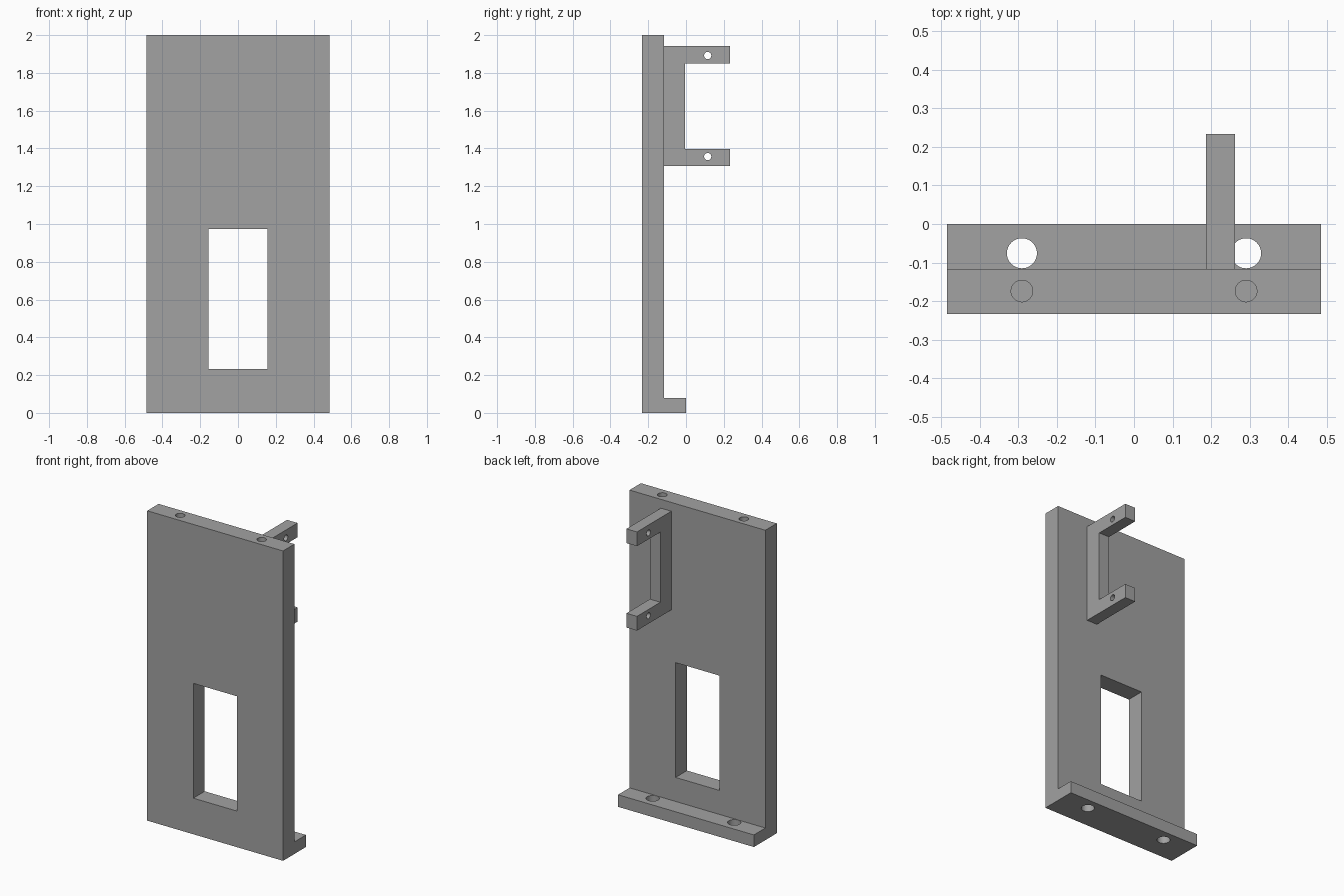
import bpy, bmesh, math

if "Cube" in bpy.data.objects:
    bpy.data.objects.remove(bpy.data.objects["Cube"])

grey = bpy.data.materials.new("plain grey")
grey.diffuse_color = (0.36, 0.36, 0.36, 1)
grey.use_nodes = True
grey.node_tree.nodes["Principled BSDF"].inputs["Base Color"].default_value = grey.diffuse_color


def extrude_profile(name, points, x0, x1):
    """Solid made from a (y, z) outline swept along x."""
    bm = bmesh.new()
    face = bm.faces.new([bm.verts.new((x0, y, z)) for y, z in points])
    swept = bmesh.ops.extrude_face_region(bm, geom=[face])["geom"]
    bmesh.ops.translate(bm, vec=(x1 - x0, 0, 0),
                        verts=[v for v in swept if isinstance(v, bmesh.types.BMVert)])
    bmesh.ops.recalc_face_normals(bm, faces=bm.faces)
    mesh = bpy.data.meshes.new(name)
    bm.to_mesh(mesh)
    bm.free()
    obj = bpy.data.objects.new(name, mesh)
    bpy.context.collection.objects.link(obj)
    mesh.materials.append(grey)
    return obj


def drill(radius, depth, location, rotation=(0, 0, 0)):
    """Cylinder used as a cutter."""
    bpy.ops.mesh.primitive_cylinder_add(vertices=40, radius=radius, depth=depth,
                                        location=location, rotation=rotation)
    cutter = bpy.context.object
    cutter.data.materials.append(grey)
    return cutter


def cut(obj, cutters):
    """Subtract each cutter, then remove it."""
    for cutter in cutters:
        cutter.hide_render = True
        mod = obj.modifiers.new("cut", "BOOLEAN")
        mod.operation = "DIFFERENCE"
        mod.solver = "EXACT"
        mod.object = cutter
        bpy.context.view_layer.objects.active = obj
        bpy.ops.object.modifier_apply(modifier=mod.name)
        bpy.data.objects.remove(cutter)
    bpy.ops.object.select_all(action="DESELECT")
    obj.select_set(True)
    bpy.context.view_layer.objects.active = obj
    bpy.ops.object.shade_smooth_by_angle(angle=math.radians(30))


FRONT, BACK, FOOT, ARM = -0.233, -0.117, 0.0, 0.233

# Upright panel with a foot along its lower back edge
panel = extrude_profile("panel_with_foot", [
    (FRONT, 0), (FOOT, 0), (FOOT, 0.078), (BACK, 0.078), (BACK, 2), (FRONT, 2)],
    -0.485, 0.485)

# Window opening, blind holes in the top edge, through holes in the foot
window = extrude_profile("window_cutter", [
    (-0.4, 0.233), (0.1, 0.233), (0.1, 0.974), (-0.4, 0.974)], -0.156, 0.156)
cutters = [window]
for x in (-0.291, 0.291):
    cutters.append(drill(0.028, 0.4, (x, -0.174, 2)))
    cutters.append(drill(0.039, 0.3, (x, -0.076, 0.04)))
cut(panel, cutters)

# C-shaped bracket on the back, with a pin hole through each arm
bracket = extrude_profile("bracket", [
    (BACK, 1.306), (ARM, 1.306), (ARM, 1.398), (-0.006, 1.398),
    (-0.006, 1.851), (ARM, 1.851), (ARM, 1.943), (BACK, 1.943)], 0.187, 0.262)
cut(bracket, [drill(0.019, 0.3, (0.225, 0.115, z), (0, math.pi / 2, 0))
              for z in (1.357, 1.892)])
